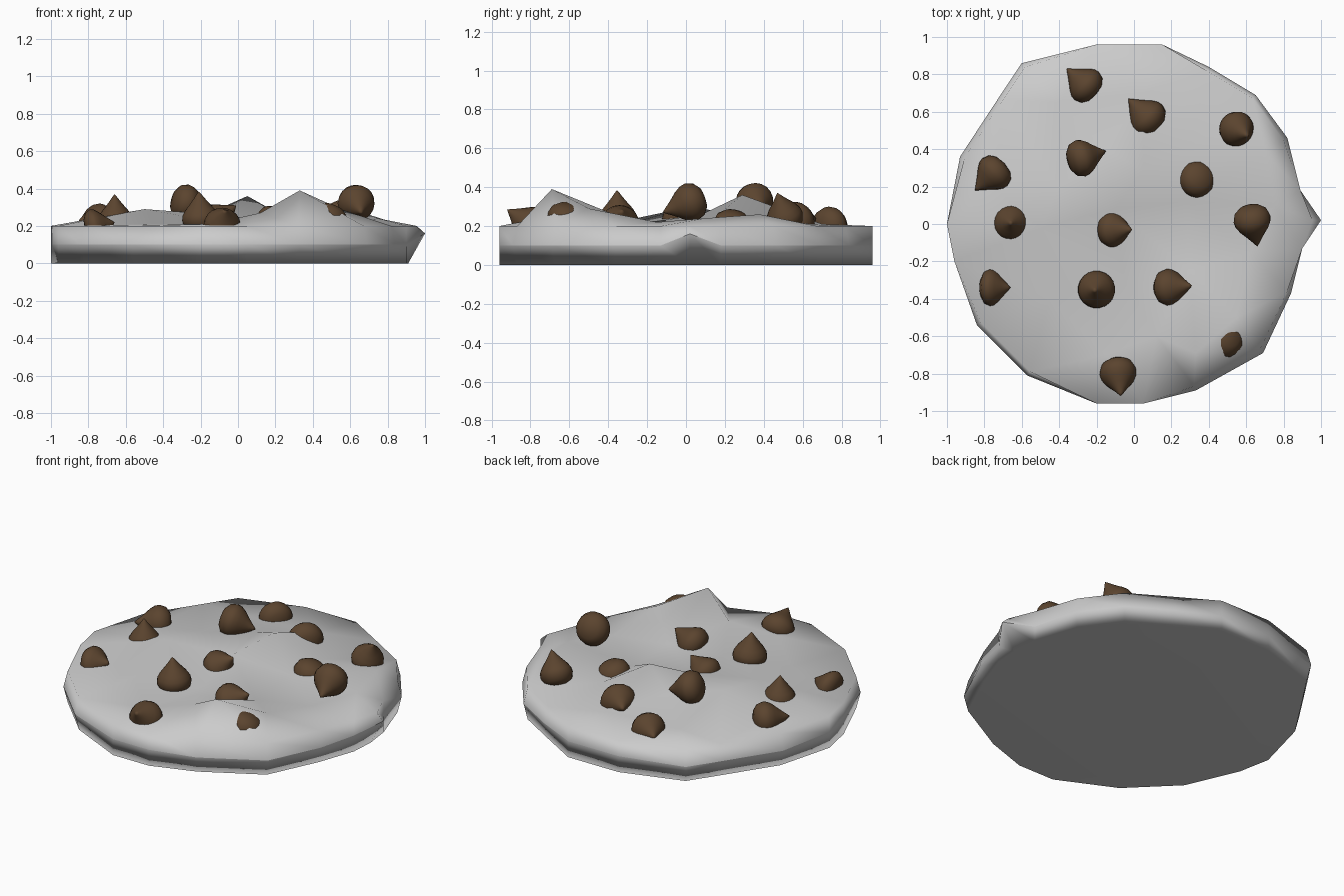
import bpy, bmesh, math
from mathutils import Vector
from mathutils.geometry import delaunay_2d_cdt

if "Cube" in bpy.data.objects:
    bpy.data.objects.remove(bpy.data.objects["Cube"])

# Irregular outline of the biscuit, seen from above
RIM = [(1, .02), (.89, .18), (.82, .46), (.65, .69), (.4, .84), (.15, .96),
       (-.2, .96), (-.6, .86), (-.72, .68), (-.93, .36), (-1, 0), (-.96, -.2),
       (-.84, -.54), (-.57, -.81), (-.2, -.96), (.05, -.96), (.33, -.89),
       (.69, -.69), (.84, -.37), (.9, -.13)]
# Bumps and hollows of the top surface
BUMPS = [(.33, -.69, .39), (.12, -.6, .27), (.55, -.5, .29), (.05, .29, .36),
         (.3, .4, .22), (.28, .12, .22), (-.15, .4, .27), (-.1, .08, .26),
         (-.5, -.02, .29), (-.4, .2, .28), (-.45, -.4, .21), (-.05, -.3, .21),
         (.3, -.25, .21), (.75, .1, .24), (.7, .38, .26), (.05, .7, .21),
         (-.4, .65, .21), (-.75, .2, .22), (-.15, -.7, .21), (.62, -.15, .22)]


def build_biscuit():
    bm = bmesh.new()
    n = len(RIM)
    # Diagonal corners bulge slightly at mid height
    inset = [(x * .975, y * .975) if min(abs(x), abs(y)) > .3 else (x, y) for x, y in RIM]
    pts = [(min(x, .955), y, .2) for x, y in inset] + BUMPS
    # Bumpy top skin
    v2, _, faces, orig, _, _ = delaunay_2d_cdt(
        [Vector(p[:2]) for p in pts], [], [list(range(n))], 1, 1e-5)
    vs = [bm.verts.new((v.x, v.y, pts[o[0]][2] if o else .2))
          for v, o in zip(v2, orig)]
    for f in faces:
        bm.faces.new([vs[i] for i in f])
    # Side wall and flat underside
    top = [bm.verts.new(p) for p in pts[:n]]
    mid = [bm.verts.new((x, y, .16 if x == 1 else .1)) for x, y in RIM]
    low = [bm.verts.new((min(x, .91), y, 0)) for x, y in inset]
    for a, b in ((top, mid), (mid, low)):
        for i in range(n):
            j = (i + 1) % n
            bm.faces.new((a[i], b[i], b[j], a[j]))
    bm.faces.new(low)
    for i in range(n):
        bm.edges.get((mid[i], mid[(i + 1) % n])).smooth = False
    bmesh.ops.remove_doubles(bm, verts=bm.verts[:], dist=1e-4)
    bmesh.ops.recalc_face_normals(bm, faces=bm.faces[:])
    for f in bm.faces:
        f.smooth = True
    ob = finish(bm, "biscuit")
    # Large faces dominate the shading, so the underside stays flat
    ob.modifiers.new("weighted_normals", 'WEIGHTED_NORMAL').keep_sharp = True


def finish(bm, name, mat=None):
    me = bpy.data.meshes.new(name)
    bm.to_mesh(me)
    bm.free()
    ob = bpy.data.objects.new(name, me)
    bpy.context.collection.objects.link(ob)
    if mat:
        me.materials.append(mat)
        bpy.ops.object.select_all(action='DESELECT')
        ob.select_set(True)
        bpy.context.view_layer.objects.active = ob
        bpy.ops.object.shade_smooth_by_angle(angle=math.radians(60))
    return ob


# Teardrop profile (radius, height along axis), unit radius and unit tip length
DROP = [(.55, -.38), (.88, -.22), (1, .03), (.95, .2), (.78, .38),
        (.54, .56), (.29, .76), (.13, .9)]
SIDES = 20


def build_chip(i, centre, tip, radius, mat):
    bm = bmesh.new()
    axis = Vector(tip) - Vector(centre)
    length = axis.length
    rings = [[bm.verts.new((radius * r * math.cos(math.tau * k / SIDES),
                            radius * r * math.sin(math.tau * k / SIDES), t * length))
              for k in range(SIDES)] for r, t in DROP]
    base, apex = bm.verts.new((0, 0, -.44 * length)), bm.verts.new((0, 0, length))
    for k in range(SIDES):
        m = (k + 1) % SIDES
        for a, b in zip(rings, rings[1:]):
            bm.faces.new((a[k], a[m], b[m], b[k]))
        bm.faces.new((base, rings[0][m], rings[0][k]))
        bm.faces.new((rings[-1][k], rings[-1][m], apex))
    ob = finish(bm, f"chocolate_chip_{i:02d}", mat)
    ob.rotation_euler = axis.to_track_quat('Z', 'Y').to_euler()
    ob.location = centre


build_biscuit()
brown = bpy.data.materials.new("chocolate")
brown.diffuse_color = (.105, .058, .028, 1)
brown.use_nodes = True
brown.node_tree.nodes["Principled BSDF"].inputs["Base Color"].default_value = brown.diffuse_color
# Chips: body centre, tip, radius
CHIPS = [((-.25, .735, .2), (-.36, .83, .21), .1),
         ((.08, .56, .22), (-.03, .67, .24), .105),
         ((.545, .51, .24), (.61, .47, .37), .095),
         ((-.29, .35, .325), (-.15, .39, .29), .1),
         ((.34, .24, .21), (.29, .21, .06), .1),
         ((-.74, .28, .22), (-.85, .18, .23), .1),
         ((-.655, .005, .22), (-.66, .005, .37), .095),
         ((-.12, -.03, .225), (-.01, -.03, .31), .095),
         ((.63, .03, .325), (.66, -.12, .27), .1),
         ((-.77, -.34, .19), (-.66, -.34, .22), .1),
         ((-.2, -.35, .23), (-.21, -.355, .385), .1),
         ((.18, -.34, .21), (.31, -.33, .28), .1),
         ((.49, -.615, .245), (.43, -.65, .1), .1),
         ((-.085, -.79, .2), (-.07, -.92, .285), .1)]
for i, (c, t, r) in enumerate(CHIPS, 1):
    build_chip(i, c, t, r, brown)
